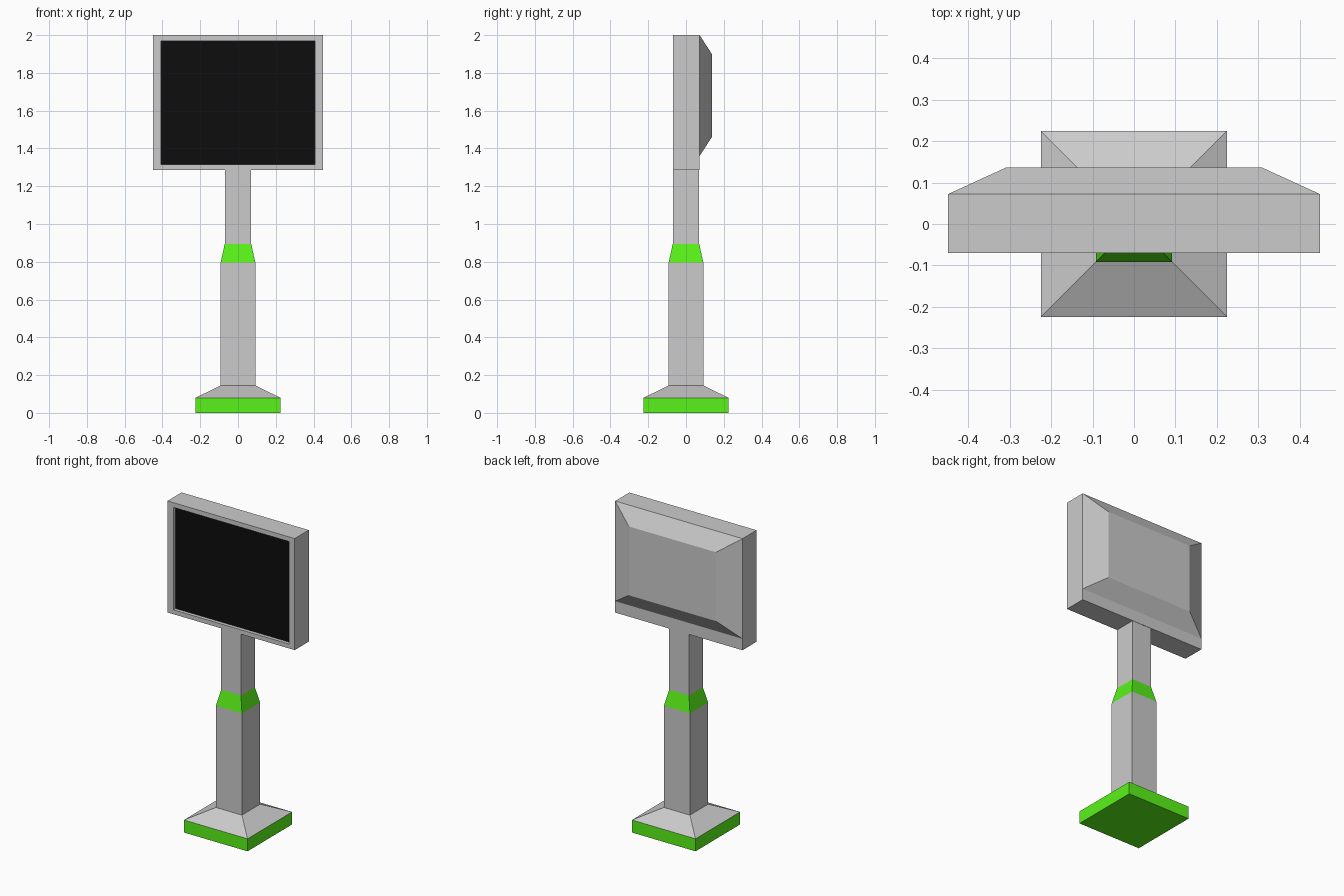
import bpy

if "Cube" in bpy.data.objects:
    bpy.data.objects.remove(bpy.data.objects["Cube"])


def material(name, rgb):
    m = bpy.data.materials.new(name)
    m.diffuse_color = (*rgb, 1)
    m.use_nodes = True
    m.node_tree.nodes["Principled BSDF"].inputs["Base Color"].default_value = m.diffuse_color
    return m


GREEN = material("green", (0.1, 0.9, 0.01))
BLACK = material("black", (0.004, 0.004, 0.004))


def loft(name, rings, mat=None, cap_start=False, cap_end=False):
    """Skin a run of four-point rings, optionally closing either end."""
    verts = [p for ring in rings for p in ring]
    faces = []
    for r in range(len(rings) - 1):
        a, b = 4 * r, 4 * r + 4
        faces += [(a + i, a + (i + 1) % 4, b + (i + 1) % 4, b + i) for i in range(4)]
    if cap_start:
        faces.append((3, 2, 1, 0))
    if cap_end:
        n = len(verts) - 4
        faces.append((n, n + 1, n + 2, n + 3))
    mesh = bpy.data.meshes.new(name)
    mesh.from_pydata(verts, [], faces)
    if mat:
        mesh.materials.append(mat)
    obj = bpy.data.objects.new(name, mesh)
    bpy.context.collection.objects.link(obj)
    return obj


def square(h, z):
    """Horizontal square ring of half width h."""
    return [(-h, -h, z), (h, -h, z), (h, h, z), (-h, h, z)]


def panel(hx, z0, z1, y):
    """Upright rectangular ring facing along y."""
    return [(-hx, y, z0), (-hx, y, z1), (hx, y, z1), (hx, y, z0)]


# Stand: stacked square sections
FOOT, COL, NECK = 0.225, 0.092, 0.07
loft("base_plinth", [square(FOOT, 0), square(FOOT, 0.08)], GREEN, cap_start=True)
loft("base_slope", [square(FOOT, 0.08), square(COL, 0.145)])
loft("lower_column", [square(COL, 0.145), square(COL, 0.795)])
loft("column_collar", [square(COL, 0.795), square(NECK, 0.895)], GREEN)
loft("upper_column", [square(NECK, 0.895), square(NECK, 1.29)])

# Monitor housing: recess wall, front frame, sides, rear ledge, tapered back
recess = panel(0.408, 1.315, 1.97, -0.048)
loft("monitor_housing", [
    recess,
    panel(0.408, 1.315, 1.97, -0.07),
    panel(0.45, 1.287, 2.0, -0.07),
    panel(0.45, 1.287, 2.0, 0.072),
    panel(0.45, 1.36, 2.0, 0.072),
    panel(0.308, 1.46, 1.9, 0.137),
], cap_end=True)

# Recessed display
loft("screen", [recess], BLACK, cap_start=True)
